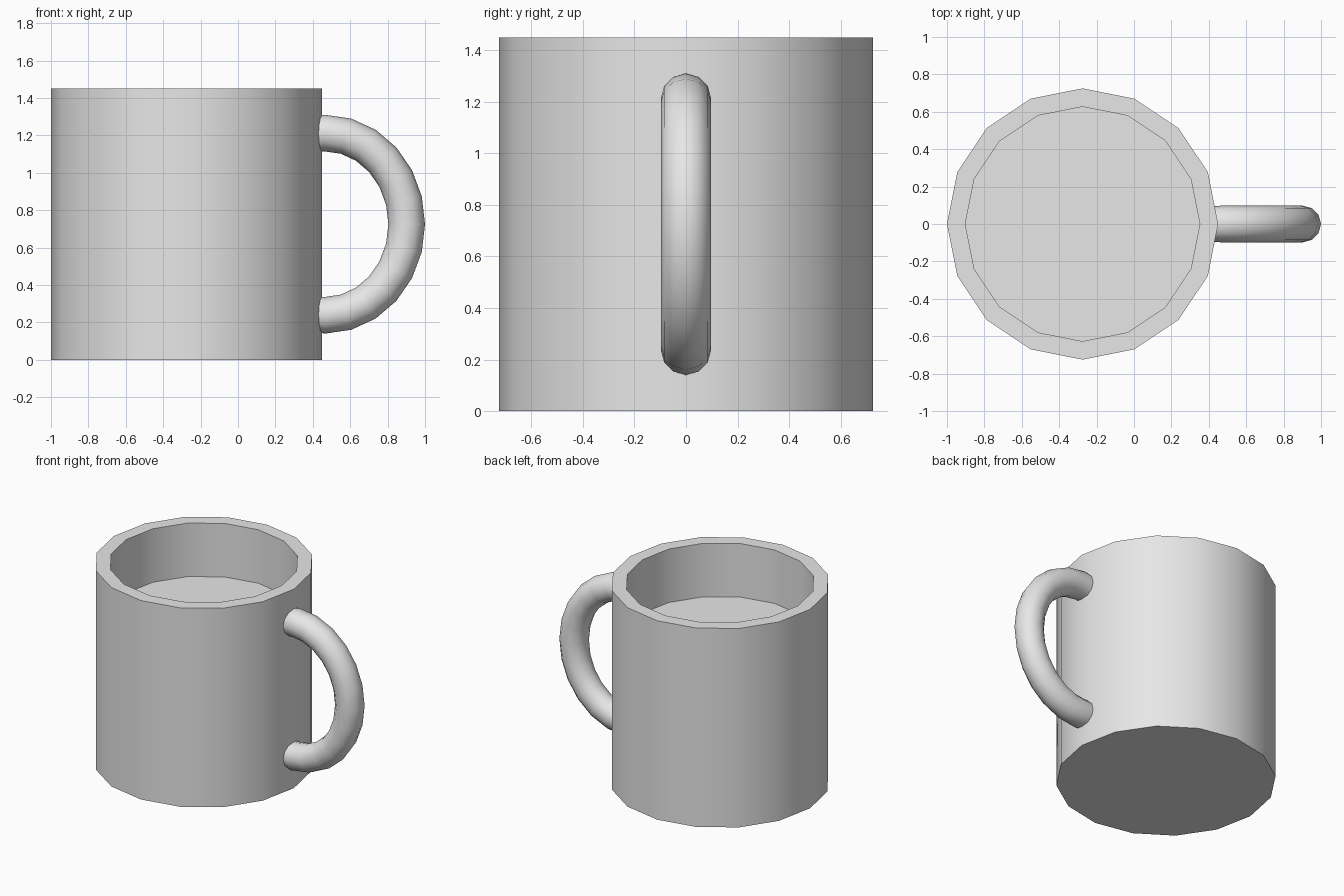
import bpy, bmesh, math
from mathutils import Vector

cube = bpy.data.objects.get("Cube")
if cube:
    bpy.data.objects.remove(cube, do_unlink=True)

# Single ceramic colour
ceramic = bpy.data.materials.new("light_grey_ceramic")
ceramic.use_nodes = True
GREY = (0.8, 0.8, 0.8, 1)
ceramic.diffuse_color = GREY
ceramic.node_tree.nodes["Principled BSDF"].inputs["Base Color"].default_value = GREY


def skin_rings(name, rings):
    """Bridge equal-sized rings of points, cap both ends, shade smooth."""
    bm = bmesh.new()
    loops = [[bm.verts.new(p) for p in ring] for ring in rings]
    n = len(loops[0])
    for a, b in zip(loops, loops[1:]):
        for i in range(n):
            j = (i + 1) % n
            bm.faces.new((a[i], a[j], b[j], b[i]))
    bm.faces.new(loops[0][::-1])
    bm.faces.new(loops[-1])
    bmesh.ops.recalc_face_normals(bm, faces=bm.faces)
    mesh = bpy.data.meshes.new(name)
    bm.to_mesh(mesh)
    bm.free()
    mesh.materials.append(ceramic)
    obj = bpy.data.objects.new(name, mesh)
    bpy.context.collection.objects.link(obj)
    bpy.ops.object.select_all(action='DESELECT')
    obj.select_set(True)
    bpy.context.view_layer.objects.active = obj
    bpy.ops.object.shade_smooth_by_angle(angle=math.radians(40))
    return obj


def circle(center, u, v, radius, sides):
    steps = [math.tau * i / sides for i in range(sides)]
    return [center + radius * (math.cos(a) * u + math.sin(a) * v) for a in steps]


X, Y, Z = Vector((1, 0, 0)), Vector((0, 1, 0)), Vector((0, 0, 1))

# Cup: outer wall, flat rim, inner wall and inside floor
OUTER, INNER, HEIGHT, FLOOR = 0.725, 0.627, 1.45, 1.06
profile = [(OUTER, 0), (OUTER, HEIGHT), (INNER, HEIGHT), (INNER, FLOOR)]
skin_rings("cup_body", [circle(Vector((-0.275, 0, z)), X, Y, r, 16)
                        for r, z in profile])

# Handle: round tube along half an ellipse, ends buried in the wall
CENTER, WIDE, TALL, TUBE, SEGMENTS = Vector((0.465, 0, 0.725)), 0.437, 0.487, 0.098, 12
rings = [circle(Vector((0.4, 0, 0.245)), Z, Y, TUBE * 0.95, 12)]
for i in range(SEGMENTS + 1):
    a = math.pi * (i / SEGMENTS - 0.5)
    point = CENTER + WIDE * math.cos(a) * X + TALL * math.sin(a) * Z
    outward = (math.cos(a) / WIDE * X + math.sin(a) / TALL * Z).normalized()
    # keep the tube's cross-section facing the same way all along
    rings.append(circle(point, -outward, Y, TUBE, 12))
rings.append(circle(Vector((0.4, 0, 1.205)), -Z, Y, TUBE * 0.95, 12))
skin_rings("handle", rings)
